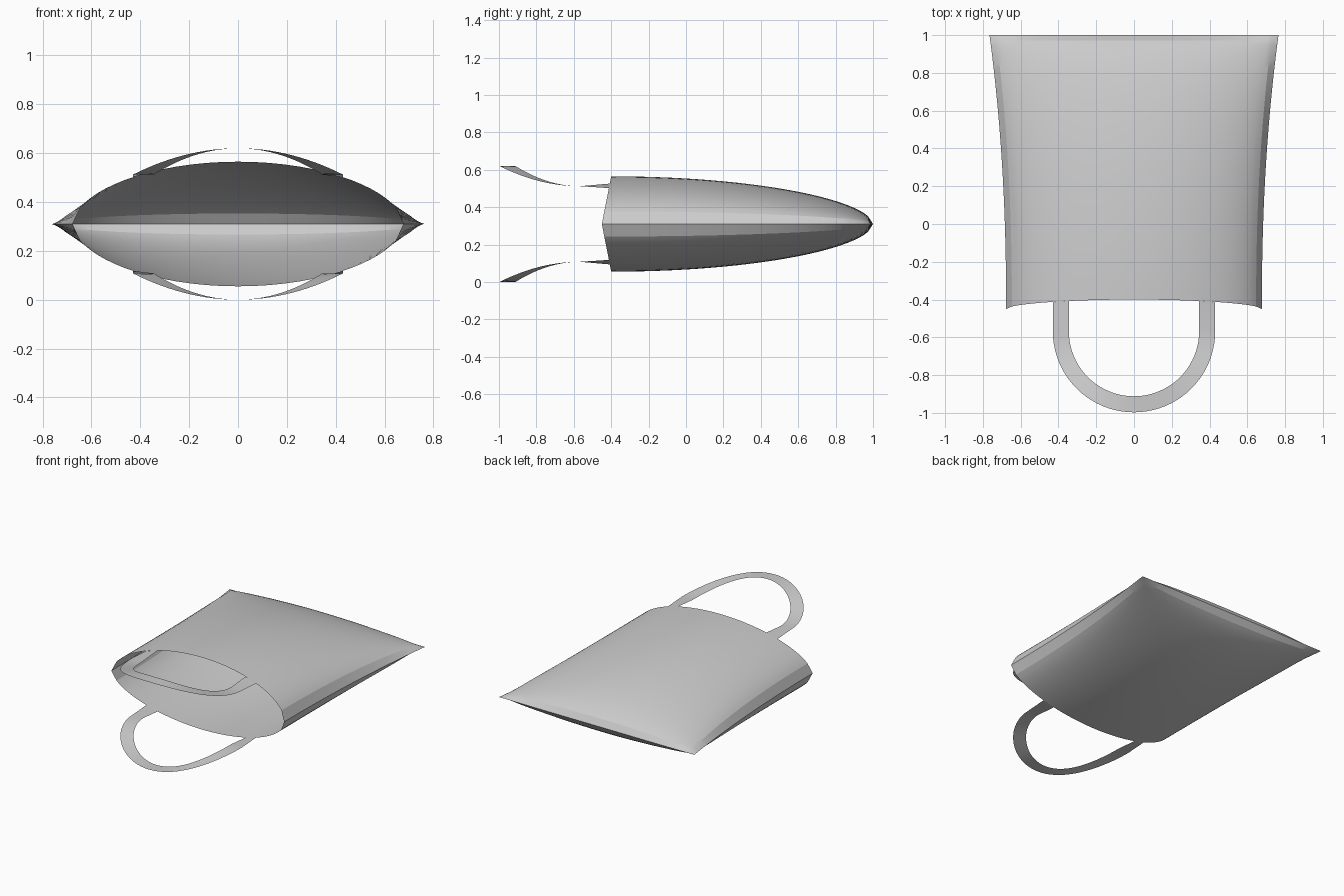
import bpy
import bmesh
import math

if "Cube" in bpy.data.objects:
    bpy.data.objects.remove(bpy.data.objects["Cube"])

MID = 0.31      # height of the side seams
PUFF = 0.255    # half thickness at the mouth

fabric = bpy.data.materials.new("grey_fabric")
fabric.use_nodes = True
grey = (0.6, 0.6, 0.6, 1)
fabric.diffuse_color = grey
fabric.node_tree.nodes["Principled BSDF"].inputs["Base Color"].default_value = grey


def bulge(s):
    return max(0.0, 1 - s * s) ** 0.55


def bag_point(u, t, side):
    """u runs across (-1..1), t from mouth to bottom seam (0..1)."""
    mouth = -0.45 + 0.05 * bulge(u)
    x = u * (0.677 + 0.088 * t ** 2.2)
    y = mouth + (1 - mouth) * t
    return x, y, MID + side * PUFF * bulge(u) * bulge(t)


def add_sheet(bm, rows, flip):
    """Skin a grid of points, flipping the winding for lower sheets."""
    grid = [[bm.verts.new(p) for p in row] for row in rows]
    for a, b in zip(grid, grid[1:]):
        for i in range(len(a) - 1):
            quad = [a[i], a[i + 1], b[i + 1], b[i]]
            bm.faces.new(quad[::-1] if flip else quad)


def finish(bm, name, angle):
    bmesh.ops.remove_doubles(bm, verts=bm.verts, dist=0.0001)
    mesh = bpy.data.meshes.new(name)
    bm.to_mesh(mesh)
    bm.free()
    mesh.materials.append(fabric)
    obj = bpy.data.objects.new(name, mesh)
    bpy.context.collection.objects.link(obj)
    bpy.ops.object.select_all(action="DESELECT")
    obj.select_set(True)
    bpy.context.view_layer.objects.active = obj
    bpy.ops.object.shade_smooth_by_angle(angle=math.radians(angle))
    return obj


# Bag body: two puffed panels joined along sides and bottom, open at the mouth
across = [-1] + [0.955 * math.sin(math.pi / 2 * (i / 14 - 1) * 0.85)
                 / math.sin(math.pi / 2 * 0.85) for i in range(29)] + [1]
along = [0.98 * math.sin(math.pi / 2 * i / 24 * 0.85)
         / math.sin(math.pi / 2 * 0.85) for i in range(25)] + [1]
bm = bmesh.new()
for side in (1, -1):
    add_sheet(bm, [[bag_point(u, t, side) for u in across] for t in along], side < 0)
finish(bm, "bag_body", 18)


# Handles: flat strips looping out from the mouth edge
def handle_row(angle, side):
    z = MID + side * (0.202 + 0.108 * math.sin(angle) ** 2)
    return [(r * math.cos(angle), -0.567 - r * math.sin(angle), z)
            for r in (0.345, 0.43)]


def leg_end(direction, side):
    return [bag_point(direction * x / 0.677, 0, side) for x in (0.345, 0.43)]


for name, side in (("upper_handle", 1), ("lower_handle", -1)):
    arc = [handle_row(math.pi * i / 40, side) for i in range(41)]
    rows = [leg_end(1, side)] + arc + [leg_end(-1, side)]
    bm = bmesh.new()
    add_sheet(bm, rows, side > 0)
    finish(bm, name, 30)
